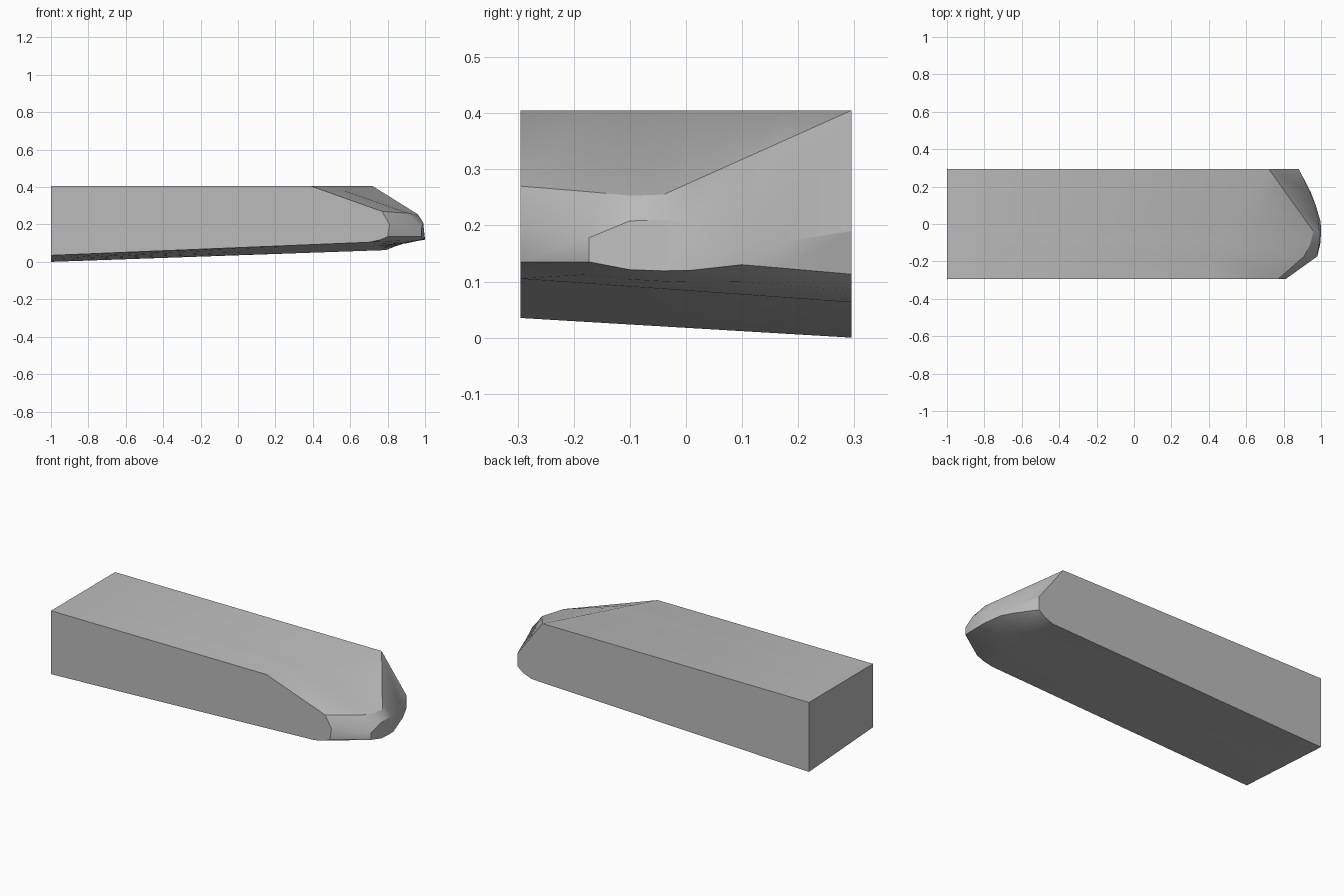
import bpy
import bmesh
import math

default_cube = bpy.data.objects.get("Cube")
if default_cube:
    bpy.data.objects.remove(default_cube, do_unlink=True)

FRONT, BACK, TAIL, TOP = -0.295, 0.295, -1.0, 0.405


def across(front_value, back_value, y):
    """Blend a value from the front face to the back face."""
    blend = (y - FRONT) / (BACK - FRONT)
    return front_value + (back_value - front_value) * blend


def ridge(y):
    """Straight ridge falling from the back top corner to the nose."""
    blend = (BACK - y) / (BACK + 0.04)
    return 0.72 + 0.24 * blend, TOP - 0.15 * blend


# Nose stations: y, lower lip (x, z), upper lip (x, z), shoulder (x, z)
stations = [
    (FRONT, (0.80, 0.135), (0.81, 0.20), (0.77, 0.27)),
    (-0.173, (0.98, 0.135), (0.98, 0.178), (0.91, 0.26)),
    (-0.10, (0.997, 0.121), (0.991, 0.208), (0.945, 0.253)),
    (-0.04, (1.0, 0.119), (0.99, 0.21), ridge(-0.04)),
    (0.01, (0.998, 0.12), (0.985, 0.205), ridge(0.01)),
    (0.10, (0.972, 0.13), (0.965, 0.17), ridge(0.10)),
    (0.17, (0.945, 0.124), (0.94, 0.17), ridge(0.17)),
    (BACK, (0.88, 0.113), (0.88, 0.19), ridge(BACK)),
]


def section(y, lower, upper, shoulder):
    """Closed outline of the slab at one depth."""
    heel = (across(0.70, 0.79, y), across(0.105, 0.063, y))
    # Rounded chin between the flat underside and the lower lip
    chin = (heel[0] + (lower[0] - heel[0]) * 0.6,
            heel[1] + (lower[1] - heel[1]) * 0.42)
    outline = [(TAIL, TOP), (TAIL, across(0.035, 0.0, y)), heel, chin,
               lower, upper, shoulder, (across(0.39, 0.72, y), TOP)]
    return [(x, y, z) for x, z in outline]


# Loft the outlines from front to back and cap both sides
bm = bmesh.new()
rings = [[bm.verts.new(point) for point in section(*station)]
         for station in stations]
for ring, following in zip(rings, rings[1:]):
    for i in range(len(ring)):
        j = (i + 1) % len(ring)
        bm.faces.new((ring[i], ring[j], following[j], following[i]))
bm.faces.new(rings[0])
bm.faces.new(rings[-1])
bmesh.ops.remove_doubles(bm, verts=bm.verts[:], dist=0.0005)
bmesh.ops.recalc_face_normals(bm, faces=bm.faces[:])

mesh = bpy.data.meshes.new("slab_body")
bm.to_mesh(mesh)
bm.free()
body = bpy.data.objects.new("slab_body", mesh)
bpy.context.collection.objects.link(body)

# Plain grey colour
grey = bpy.data.materials.new("plain_grey")
grey.use_nodes = True
colour = (0.5, 0.5, 0.5, 1.0)
grey.diffuse_color = colour
grey.node_tree.nodes["Principled BSDF"].inputs["Base Color"].default_value = colour
mesh.materials.append(grey)

# Smooth nose with crisp slab edges
bpy.ops.object.select_all(action="DESELECT")
body.select_set(True)
bpy.context.view_layer.objects.active = body
bpy.ops.object.shade_smooth_by_angle(angle=math.radians(30))
